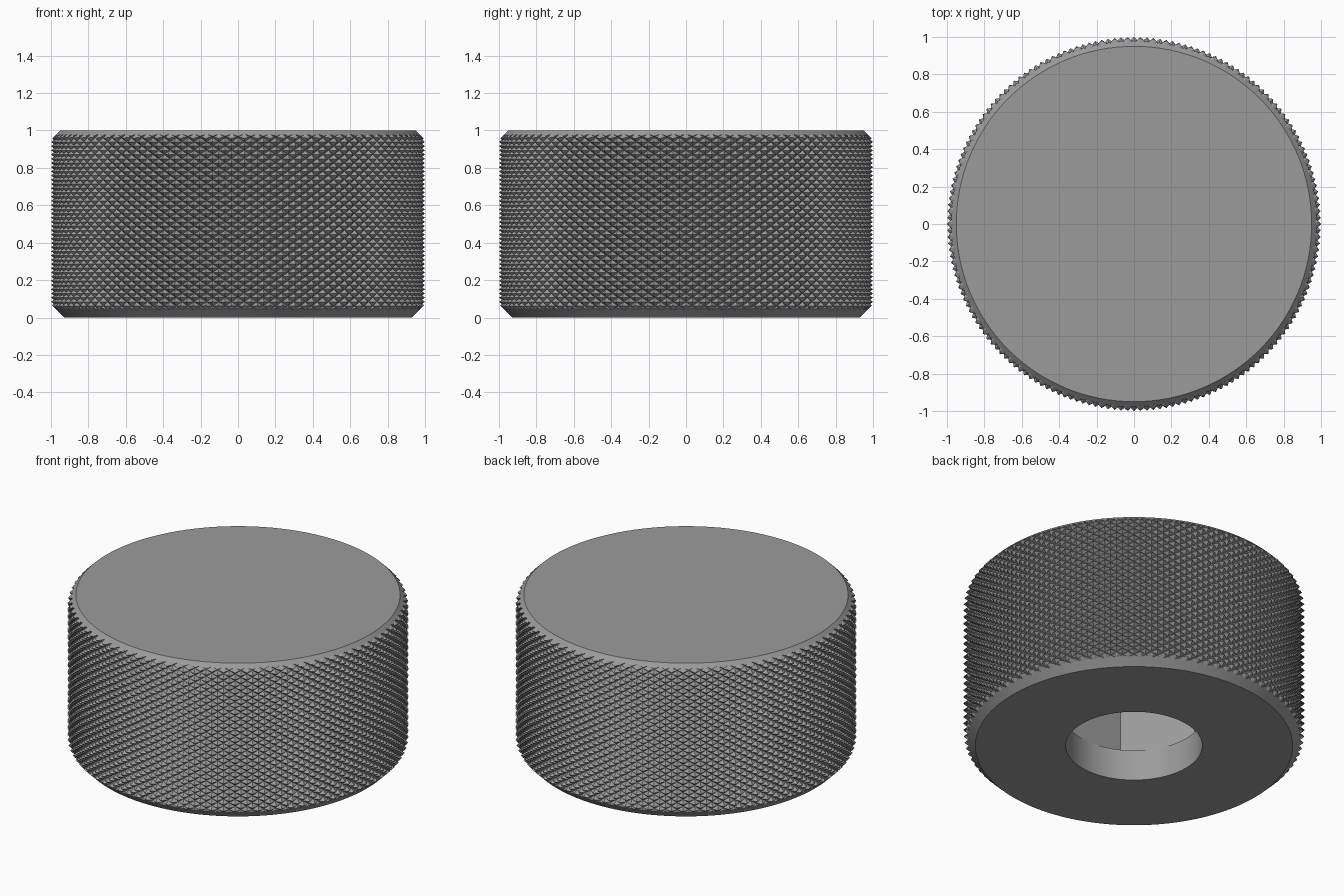
import bpy, bmesh, math

if "Cube" in bpy.data.objects:
    bpy.data.objects.remove(bpy.data.objects["Cube"])

TEETH = 90          # diamonds around the rim
PITCH = 0.045       # height of one diamond
R_TIP, R_ROOT = 1.0, 0.97

grey = bpy.data.materials.new("grey metal")
grey.diffuse_color = (0.33, 0.33, 0.33, 1)
grey.use_nodes = True
grey.node_tree.nodes["Principled BSDF"].inputs["Base Color"].default_value = grey.diffuse_color


def make_object(name, bm):
    bmesh.ops.recalc_face_normals(bm, faces=bm.faces)
    mesh = bpy.data.meshes.new(name)
    bm.to_mesh(mesh)
    bm.free()
    mesh.materials.append(grey)
    ob = bpy.data.objects.new(name, mesh)
    bpy.context.collection.objects.link(ob)
    return ob


def stack(name, rings, sides, turn=0.0):
    """Closed solid from (radius, z) rings."""
    bm = bmesh.new()
    loops = []
    for r, z in rings:
        loops.append([bm.verts.new((r * math.cos(turn + math.tau * i / sides),
                                    r * math.sin(turn + math.tau * i / sides), z))
                      for i in range(sides)])
    for a, b in zip(loops, loops[1:]):
        for i in range(sides):
            k = (i + 1) % sides
            bm.faces.new((a[i], a[k], b[k], b[i]))
    bm.faces.new(loops[0])
    bm.faces.new(loops[-1])
    return make_object(name, bm)


# Knurled cylinder: a lattice of four-sided pyramids
cols = TEETH * 2
rows = round(1.1 / (PITCH / 2))
z0 = 0.5 - rows * PITCH / 4
bm = bmesh.new()
grid = []
for j in range(rows + 1):
    ring = []
    for i in range(cols):
        tip = (i + j) % 2 == 1 and 0 < j < rows
        r = R_TIP if tip else R_ROOT
        a = math.tau * i / cols
        ring.append(bm.verts.new((r * math.cos(a), r * math.sin(a), z0 + j * PITCH / 2)))
    grid.append(ring)
for j in range(rows):
    for i in range(cols):
        k = (i + 1) % cols
        a, b, c, d = grid[j][i], grid[j][k], grid[j + 1][k], grid[j + 1][i]
        if (i + j) % 2:      # the tips are a and c, so split along the groove b-d
            bm.faces.new((a, b, d))
            bm.faces.new((b, c, d))
        else:                # the tips are b and d, so split along the groove a-c
            bm.faces.new((a, b, c))
            bm.faces.new((a, c, d))
bm.faces.new(grid[0])
bm.faces.new(grid[-1])
knob = make_object("knurled_knob", bm)

# Chamfered envelope, round bore and hexagonal pocket
envelope = stack("chamfer_cutter", [(0.93, 0), (1.02, 0.09), (1.02, 0.93), (0.95, 1.0)], 128)
bore = stack("bore_cutter", [(0.4, -0.2), (0.4, 0.2)], 96, math.pi / 96)
pocket = stack("hex_pocket_cutter", [(0.4625, 0.2), (0.4625, 0.7)], 6)
core = stack("bore_core_cutter", [(0.39, 0.1), (0.39, 0.4)], 96, math.pi / 96)

for cutter, op in ((envelope, 'INTERSECT'), (pocket, 'DIFFERENCE'),
                   (core, 'DIFFERENCE'), (bore, 'DIFFERENCE')):
    mod = knob.modifiers.new(cutter.name, 'BOOLEAN')
    mod.operation = op
    mod.solver = 'EXACT'
    mod.object = cutter

bpy.context.view_layer.update()
deps = bpy.context.evaluated_depsgraph_get()
result = bpy.data.meshes.new_from_object(knob.evaluated_get(deps))
knob.modifiers.clear()
knob.data = result
for cutter in (envelope, bore, pocket, core):
    bpy.data.objects.remove(cutter)

# Smooth bore and chamfers, crisp knurls
bpy.context.view_layer.objects.active = knob
knob.select_set(True)
bpy.ops.object.shade_smooth_by_angle(angle=math.radians(20))
